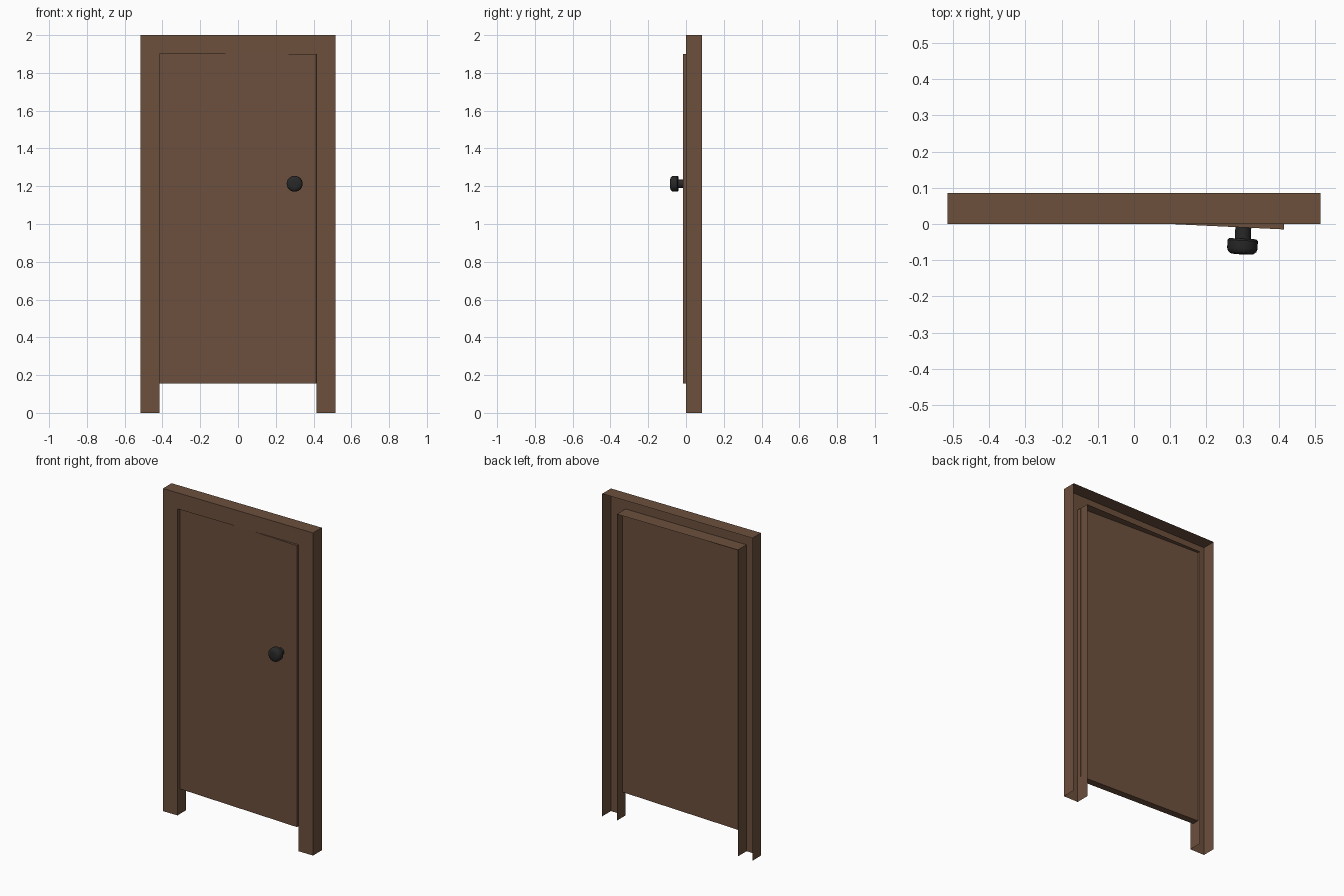
import bpy, bmesh, math
from mathutils import Matrix

if "Cube" in bpy.data.objects:
    bpy.data.objects.remove(bpy.data.objects["Cube"])


def material(name, rgb):
    m = bpy.data.materials.new(name)
    m.diffuse_color = (*rgb, 1)
    m.use_nodes = True
    m.node_tree.nodes["Principled BSDF"].inputs["Base Color"].default_value = m.diffuse_color
    return m


def make_object(name, bm, mat):
    mesh = bpy.data.meshes.new(name)
    bm.to_mesh(mesh)
    bm.free()
    mesh.materials.append(mat)
    ob = bpy.data.objects.new(name, mesh)
    bpy.context.collection.objects.link(ob)
    return ob


brown = material("brown wood", (0.15, 0.08, 0.046))
black = material("black metal", (0.021, 0.021, 0.021))

OUT, INN, DEPTH = 0.515, 0.415, 0.085
TOP, LINTEL = 2.0, 1.9

# Door frame: folded sheet, open at the back, swept up, across and down
bm = bmesh.new()
rows = []
for half, top, y in ((OUT, TOP, DEPTH), (OUT, TOP, 0), (INN, LINTEL, 0), (INN, LINTEL, DEPTH)):
    path = ((-half, 0), (-half, top), (half, top), (half, 0))
    rows.append([bm.verts.new((x, y, z)) for x, z in path])
for a, b in zip(rows, rows[1:]):
    for i in range(3):
        bm.faces.new((b[i], b[i + 1], a[i + 1], a[i]))
make_object("door_frame", bm, brown)

# The leaf and knob swing slightly open around the left hinge
hinge = Matrix.Translation((-INN, 0.0245, 0)) @ Matrix.Rotation(-math.atan2(0.0395, 0.83), 4, "Z")

# Door leaf
bm = bmesh.new()
W, T, Z0 = 0.83, 0.043, 0.155
bmesh.ops.create_cube(bm, size=1, matrix=Matrix.Translation((W / 2, T / 2, (Z0 + LINTEL) / 2))
                      @ Matrix.Diagonal((W, T, LINTEL - Z0, 1)))
door = make_object("door_leaf", bm, brown)
door.matrix_world = hinge

# Door knob: stem and rounded head turned from a profile (radius, distance from the leaf)
profile = ((0.022, 0), (0.022, 0.031), (0.037, 0.031), (0.042, 0.036), (0.042, 0.058),
           (0.039, 0.067), (0.031, 0.073), (0.016, 0.0745))
N = 24
bm = bmesh.new()
rings = [[bm.verts.new((r * math.cos(2 * math.pi * i / N), -d, r * math.sin(2 * math.pi * i / N)))
          for i in range(N)] for r, d in profile]
for a, b in zip(rings, rings[1:]):
    for i in range(N):
        j = (i + 1) % N
        bm.faces.new((a[i], a[j], b[j], b[i]))
bm.faces.new(rings[-1])
bm.faces.new(rings[0])
bmesh.ops.recalc_face_normals(bm, faces=bm.faces)
knob = make_object("door_knob", bm, black)
knob.matrix_world = hinge @ Matrix.Translation((0.718, 0, 1.213))
bpy.context.view_layer.objects.active = knob
knob.select_set(True)
bpy.ops.object.shade_smooth_by_angle(angle=math.radians(40))
